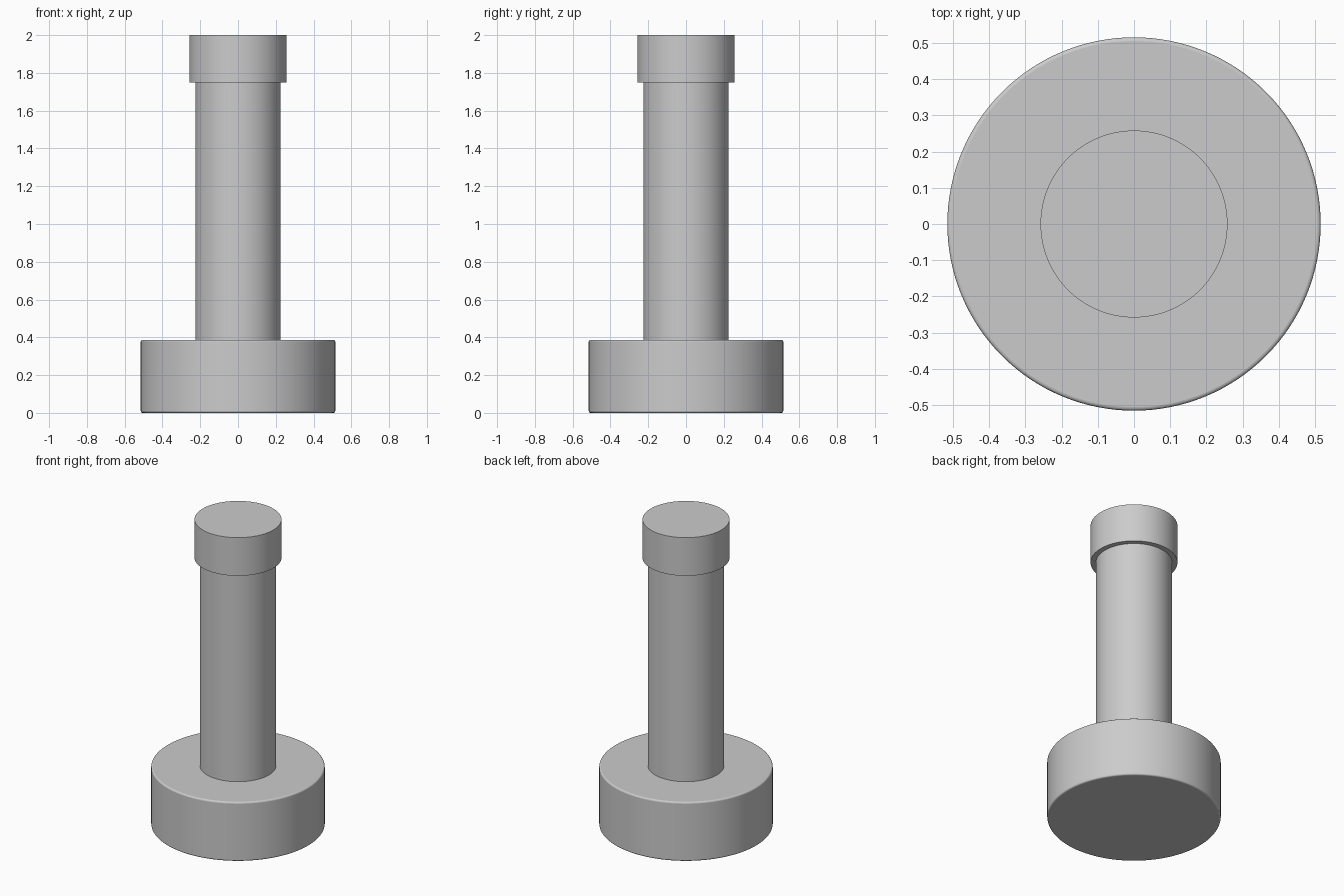
import bpy
import math

cube = bpy.data.objects.get("Cube")
if cube:
    bpy.data.objects.remove(cube, do_unlink=True)

# Single plain grey
grey = bpy.data.materials.new("plain_grey")
grey.use_nodes = True
colour = (0.6, 0.6, 0.6, 1.0)
grey.diffuse_color = colour
grey.node_tree.nodes["Principled BSDF"].inputs["Base Color"].default_value = colour


def cylinder(name, radius, bottom, top, bevel=0.0):
    bpy.ops.mesh.primitive_cylinder_add(
        vertices=128, radius=radius, depth=top - bottom,
        location=(0, 0, (bottom + top) / 2))
    part = bpy.context.object
    part.name = name
    part.data.materials.append(grey)
    if bevel:
        mod = part.modifiers.new("rounded_rim", 'BEVEL')
        mod.width = bevel
        mod.segments = 4
        mod.limit_method = 'ANGLE'
        mod.angle_limit = math.radians(40)
    bpy.ops.object.shade_smooth_by_angle(angle=math.radians(30))
    return part


# Heavy round foot with softened rims
cylinder("base", 0.515, 0.0, 0.387, bevel=0.01)
# Slim column, sunk slightly into its neighbours
cylinder("shaft", 0.226, 0.37, 1.77)
# Wider cap on top
cylinder("collar", 0.258, 1.75, 2.0)
